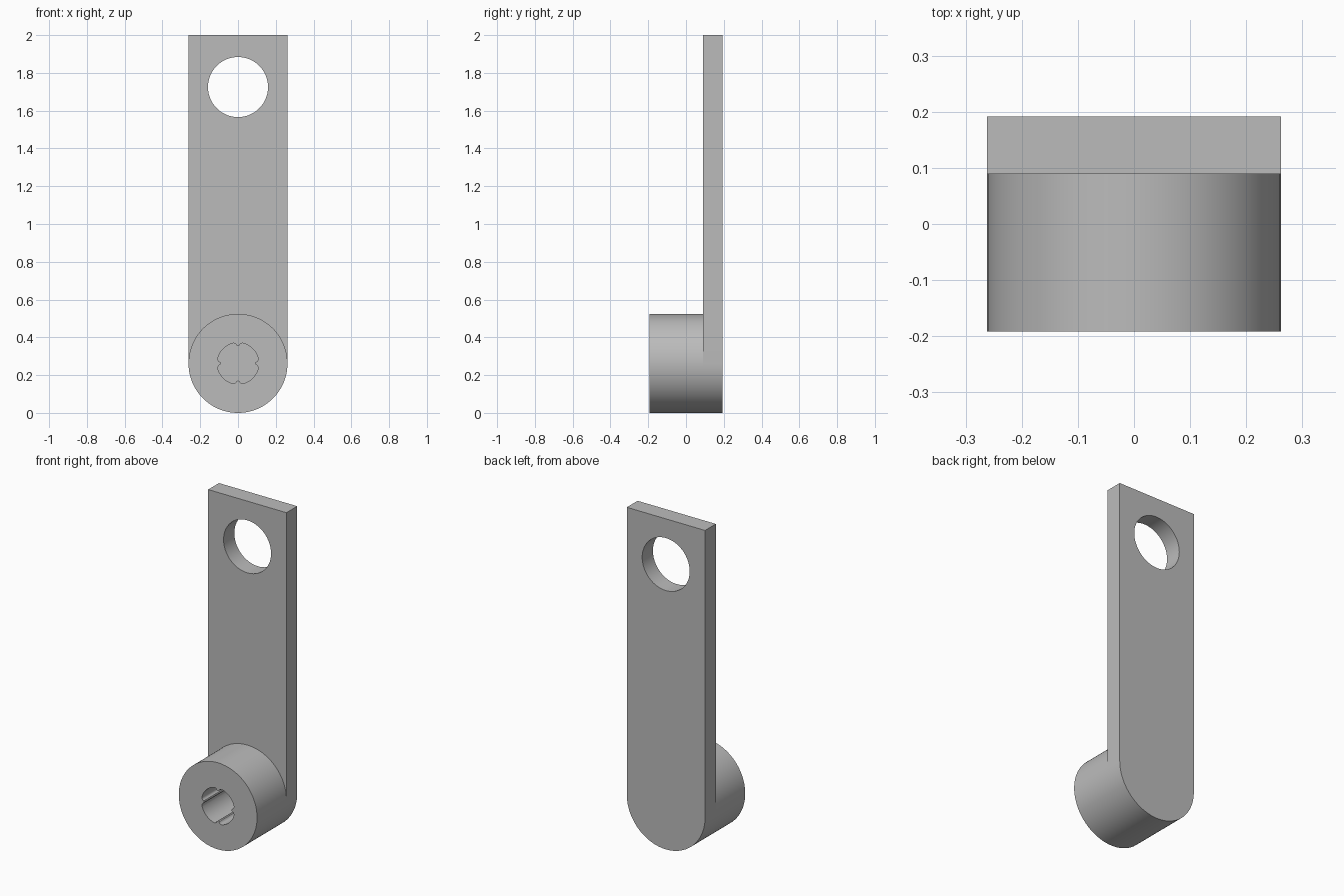
import bpy, bmesh
from math import sin, cos, pi, radians

cube = bpy.data.objects.get("Cube")
if cube:
    bpy.data.objects.remove(cube, do_unlink=True)

R = 0.262            # half width of the arm and radius of the boss
TOP = 2.0
FRONT, SEAT, BACK = -0.192, 0.089, 0.192

grey = bpy.data.materials.new("plain grey")
grey.use_nodes = True
grey.diffuse_color = (0.5, 0.5, 0.5, 1)
grey.node_tree.nodes["Principled BSDF"].inputs["Base Color"].default_value = (0.5, 0.5, 0.5, 1)


def arc(radius, z, start=0.0, end=2 * pi, steps=96, closed=True):
    """Points (x, z) along an arc; a closed arc omits the repeated end point."""
    count = steps if closed else steps + 1
    angles = [start + (end - start) * i / steps for i in range(count)]
    return [(radius * cos(a), z + radius * sin(a)) for a in angles]


def extruded(name, loops, y0, y1, open_back=False):
    """Fill an outline with holes and extrude it along y."""
    bm = bmesh.new()
    edges = []
    for loop in loops:
        verts = [bm.verts.new((x, y0, z)) for x, z in loop]
        edges += [bm.edges.new((v, verts[i - 1])) for i, v in enumerate(verts)]
    bmesh.ops.triangle_fill(bm, edges=edges, use_beauty=True)
    out = bmesh.ops.extrude_face_region(bm, geom=bm.faces[:])
    moved = [g for g in out["geom"] if isinstance(g, bmesh.types.BMVert)]
    bmesh.ops.translate(bm, verts=moved, vec=(0, y1 - y0, 0))
    bmesh.ops.recalc_face_normals(bm, faces=bm.faces[:])
    if open_back:
        hidden = [f for f in bm.faces if all(abs(v.co.y - y1) < 1e-5 for v in f.verts)]
        bmesh.ops.delete(bm, geom=hidden, context="FACES_ONLY")
    mesh = bpy.data.meshes.new(name)
    bm.to_mesh(mesh)
    bm.free()
    mesh.materials.append(grey)
    mesh.shade_smooth()
    mesh.set_sharp_from_angle(angle=radians(30))
    obj = bpy.data.objects.new(name, mesh)
    bpy.context.collection.objects.link(obj)
    return obj


# Flat arm: square top, round bottom, one through hole
arm_outline = [(R, TOP), (-R, TOP)] + arc(R, R, pi, 2 * pi, 48, closed=False)
extruded("lever_arm", [arm_outline, arc(0.159, 1.725)], SEAT, BACK)

# Bore with four small rounded ridges; the arm forms its floor
ridge = [(-13, 0.11), (-9, 0.107), (-6, 0.102), (-4, 0.094), (0, 0.091),
         (4, 0.094), (6, 0.102), (9, 0.107), (13, 0.11)]
quarter = ridge + [(a, 0.11) for a in range(18, 77, 5)]
bore = [(r * cos(radians(a + 90 * k)), R + r * sin(radians(a + 90 * k)))
        for k in range(4) for a, r in quarter]
extruded("shaft_boss", [arc(R, R), bore], FRONT, SEAT, open_back=True)
